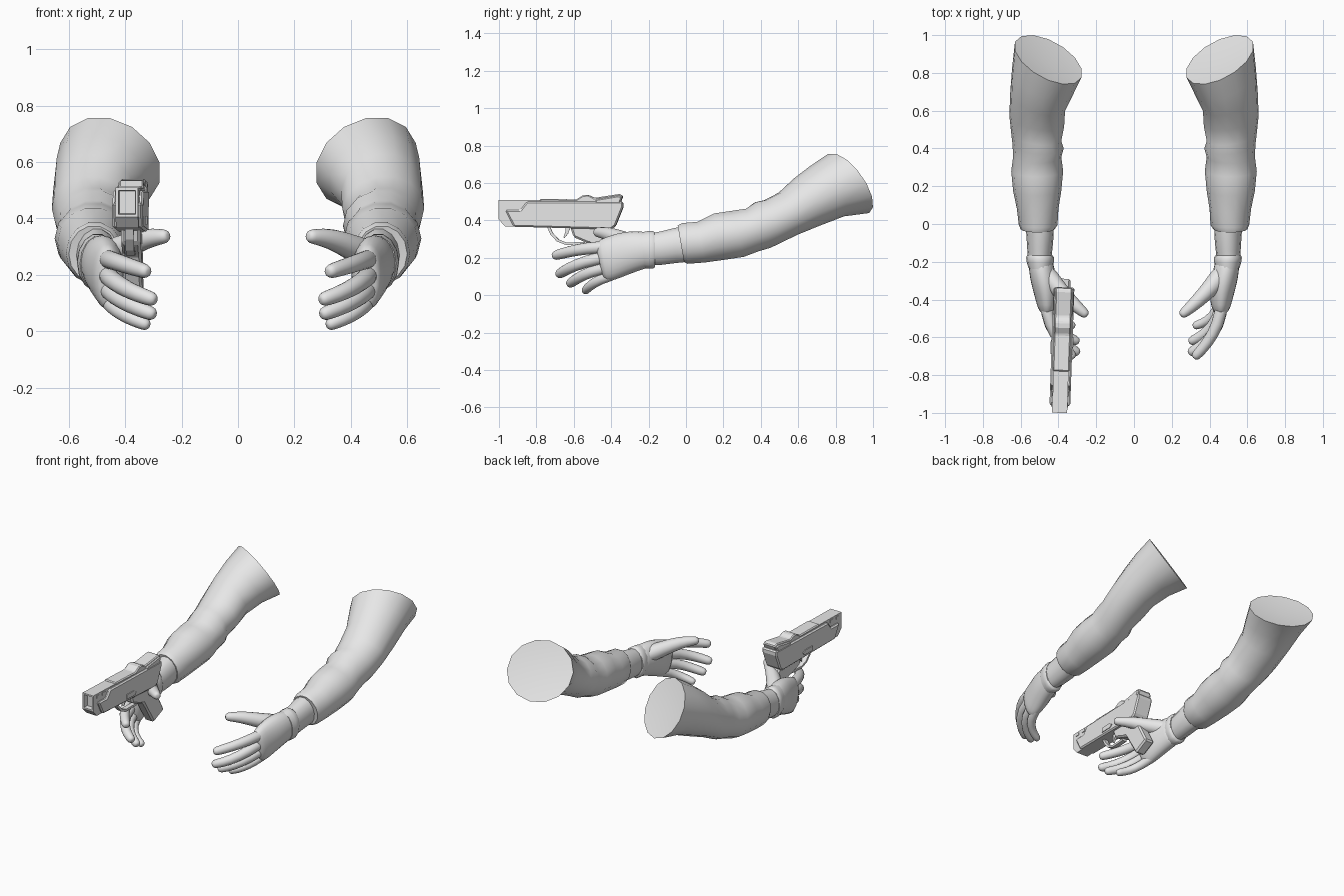
import bpy, bmesh, math
from mathutils import Vector, Matrix

cube = bpy.data.objects.get("Cube")
if cube:
    bpy.data.objects.remove(cube)

grey = bpy.data.materials.new("plain_grey")
grey.diffuse_color = (0.8, 0.8, 0.8, 1)
grey.use_nodes = True
grey.node_tree.nodes["Principled BSDF"].inputs["Base Color"].default_value = (0.8, 0.8, 0.8, 1)


def finish(name, bm, angle=None, subdiv=0, bevel=0):
    bmesh.ops.recalc_face_normals(bm, faces=bm.faces[:])
    mesh = bpy.data.meshes.new(name)
    bm.to_mesh(mesh)
    bm.free()
    mesh.materials.append(grey)
    obj = bpy.data.objects.new(name, mesh)
    bpy.context.scene.collection.objects.link(obj)
    if angle:
        mesh.polygons.foreach_set("use_smooth", [True] * len(mesh.polygons))
        mesh.set_sharp_from_angle(angle=math.radians(angle))
    if subdiv:
        mod = obj.modifiers.new("Smooth", "SUBSURF")
        mod.levels = mod.render_levels = subdiv
    if bevel:
        mod = obj.modifiers.new("Bevel", "BEVEL")
        mod.width, mod.segments = bevel, 1
    return obj


def loft(name, rings, sides, side, recess=(0, 0), **kw):
    """Skin rings of (centre, across, up); recess pushes the two end caps inward."""
    bm = bmesh.new()
    loops = []
    for c, u, v in rings:
        loop = []
        for i in range(sides):
            a = math.tau * i / sides
            p = Vector(c) + Vector(u) * math.cos(a) + Vector(v) * math.sin(a)
            loop.append(bm.verts.new((p.x * side, p.y, p.z)))
        loops.append(loop)
    for a, b in zip(loops, loops[1:]):
        for i in range(sides):
            j = (i + 1) % sides
            bm.faces.new((a[i], a[j], b[j], b[i]))
    for k, depth in ((0, recess[0]), (-1, recess[1])):
        c, n = Vector(rings[k][0]), Vector(rings[1 if k == 0 else -2][0])
        p = c + (n - c).normalized() * depth
        tip = bm.verts.new((p.x * side, p.y, p.z))
        for i in range(sides):
            bm.faces.new((tip, loops[k][i], loops[k][(i + 1) % sides]))
    return finish(name, bm, **kw)


def section(xi, xo, top, bottom, yaw=0, lean=0):
    """Oval ring from its inner and outer x and its top and bottom (y, z)."""
    (yt, zt), (yb, zb) = top, bottom
    return (((xi + xo) / 2, (yt + yb) / 2, (zt + zb) / 2),
            ((xo - xi) / 2, yaw, 0), (lean, (yt - yb) / 2, (zt - zb) / 2))


def finger(name, pts, r0, r1, side):
    """Round-tipped tube along a bent path, tapering from r0 to r1."""
    pts = [Vector(p) for p in pts]
    rings = []
    n = len(pts)
    for i, p in enumerate(pts):
        t = (pts[min(i + 1, n - 1)] - pts[max(i - 1, 0)]).normalized()
        u = t.cross(Vector((0, 0, 1))).normalized()
        v = u.cross(t)
        r = r0 + (r1 - r0) * i / (n - 1)
        rings.append((p, u * r, v * r))
    end, t = pts[-1], (pts[-1] - pts[-2]).normalized()
    _, u, v = rings[-1]
    rings.append((end + t * r1 * 0.55, u * 0.85, v * 0.85))
    rings.append((end + t * r1 * 0.9, u * 0.5, v * 0.5))
    loft(name, rings, 8, side, angle=80, subdiv=1)


sleeve = [
    section(.42, .60, (-.045, .375), (-.01, .175)),
    section(.405, .61, (-.02, .388), (.01, .165)),
    section(.40, .62, (.06, .395), (.10, .172)),
    section(.385, .64, (.15, .44), (.20, .185)),
    section(.375, .65, (.25, .455), (.31, .202)),
    section(.385, .64, (.32, .465), (.39, .232)),
    section(.372, .643, (.37, .50), (.45, .25), .01),
    section(.385, .65, (.42, .51), (.50, .275), .02),
    section(.37, .66, (.50, .55), (.59, .32), .03, .01),
    section(.365, .655, (.59, .63), (.71, .37), .05, .015),
    section(.325, .645, (.68, .695), (.83, .418), .075, .03),
    section(.278, .63, (.78, .76), (.96, .435), .095, .04),
]
wrist = [
    section(.43, .575, (0, .37), (.0, .175)),
    section(.425, .57, (-.06, .362), (-.05, .17)),
    section(.432, .565, (-.14, .342), (-.13, .16)),
    section(.44, .56, (-.2, .33), (-.2, .16)),
]
cuff = [
    section(.43, .566, (-.168, .34), (-.165, .148)),
    section(.424, .571, (-.18, .347), (-.175, .141)),
    section(.424, .568, (-.205, .345), (-.195, .139)),
    section(.43, .56, (-.24, .338), (-.22, .142)),
]
palm = [
    section(.428, .562, (-.19, .338), (-.185, .145)),
    section(.422, .56, (-.23, .344), (-.22, .138)),
    section(.402, .553, (-.30, .348), (-.29, .113)),
    section(.397, .535, (-.37, .335), (-.35, .088)),
    section(.402, .52, (-.43, .315), (-.40, .07)),
    section(.415, .505, (-.49, .29), (-.44, .072)),
]
# Base radius, tip radius, path
digits = {
    "index_finger": (.038, .030, [(.47, -.40, .258), (.448, -.53, .252), (.39, -.63, .232), (.335, -.69, .215)]),
    "middle_finger": (.038, .030, [(.47, -.40, .208), (.45, -.54, .182), (.38, -.635, .14), (.313, -.672, .117)]),
    "ring_finger": (.036, .029, [(.47, -.38, .158), (.445, -.51, .128), (.375, -.585, .088), (.315, -.615, .066)]),
    "little_finger": (.033, .026, [(.468, -.36, .118), (.445, -.46, .086), (.39, -.515, .05), (.335, -.535, .028)]),
    "thumb": (.062, .030, [(.475, -.25, .265), (.41, -.335, .295), (.33, -.415, .33), (.268, -.468, .336)]),
}

# Two mirrored arms
for label, s in (("left", 1), ("right", -1)):
    loft(label + "_sleeve", sleeve, 14, s, recess=(.01, .02), angle=50)
    loft(label + "_wrist", wrist, 14, s, angle=50)
    loft(label + "_glove_cuff", cuff, 14, s, angle=60)
    loft(label + "_palm", palm, 12, s, angle=80, subdiv=1)
    for part, (r0, r1, path) in digits.items():
        finger(label + "_" + part, path, r0, r1, s)


# Pistol, built around x = 0 and then placed in the right hand
place = Matrix.Translation((-.382, -.66, 0)) @ Matrix.Rotation(-.035, 4, "Z") @ Matrix.Translation((0, .66, 0))


def slab(name, profile, width, x=0, bevel=0, muzzle=False):
    """Side profile of (y, z) points given a thickness along x."""
    bm = bmesh.new()
    face = bm.faces.new([bm.verts.new((x - width / 2, y, z)) for y, z in profile])
    out = bmesh.ops.extrude_face_region(bm, geom=[face])
    moved = [g for g in out["geom"] if isinstance(g, bmesh.types.BMVert)]
    bmesh.ops.translate(bm, verts=moved, vec=(width, 0, 0))
    if muzzle:
        bmesh.ops.recalc_face_normals(bm, faces=bm.faces[:])
        front = min(bm.faces, key=lambda f: f.calc_center_median().y)
        bmesh.ops.inset_individual(bm, faces=[front], thickness=.014)
        bmesh.ops.inset_individual(bm, faces=[front], thickness=.004, depth=-.03)
    obj = finish(name, bm, bevel=bevel)
    obj.matrix_world = place
    return obj


def box(y0, y1, z0, z1):
    return [(y0, z0), (y1, z0), (y1, z1), (y0, z1)]


slab("pistol_barrel", [(-1, .405), (-.965, .366), (-.45, .366), (-.45, .505), (-1, .51)], .08, muzzle=True)
slab("pistol_body", [(-.965, .455), (-.92, .366), (-.40, .352), (-.375, .37), (-.335, .47),
                     (-.335, .50), (-.50, .50), (-.85, .50), (-.885, .455)], .11, bevel=.008)
slab("pistol_slide", [(-.78, .47), (-.36, .47), (-.335, .53), (-.355, .541), (-.49, .52),
                      (-.52, .536), (-.55, .534), (-.585, .512), (-.78, .515)], .088, bevel=.006)
slab("rear_block", [(-.50, .44), (-.37, .44), (-.34, .525), (-.36, .532), (-.48, .512)], .105, bevel=.006)
slab("grip", [(-.62, .37), (-.40, .37), (-.285, .155), (-.39, .105), (-.49, .27), (-.53, .28), (-.60, .31)], .068, bevel=.01)
slab("trigger", [(-.645, .37), (-.615, .37), (-.63, .33), (-.65, .305), (-.655, .31), (-.645, .34)], .014)

# Trigger guard as a curved strip
outer = [(-.745, .37), (-.725, .325), (-.69, .287), (-.64, .268), (-.54, .27)]
inner = [(-.54, .284), (-.64, .282), (-.68, .298), (-.712, .333), (-.728, .37)]
slab("trigger_guard", outer + inner, .03)

# Small raised side details
for tag, s in (("left", 1), ("right", -1)):
    slab(tag + "_front_slot", box(-.97, -.945, .482, .50), .006, s * .041)
    slab(tag + "_rear_slot", box(-.912, -.885, .482, .50), .006, s * .041)
    slab(tag + "_side_catch", [(-.69, .378), (-.61, .378), (-.595, .395), (-.62, .408), (-.69, .408)], .008, s * .056)
